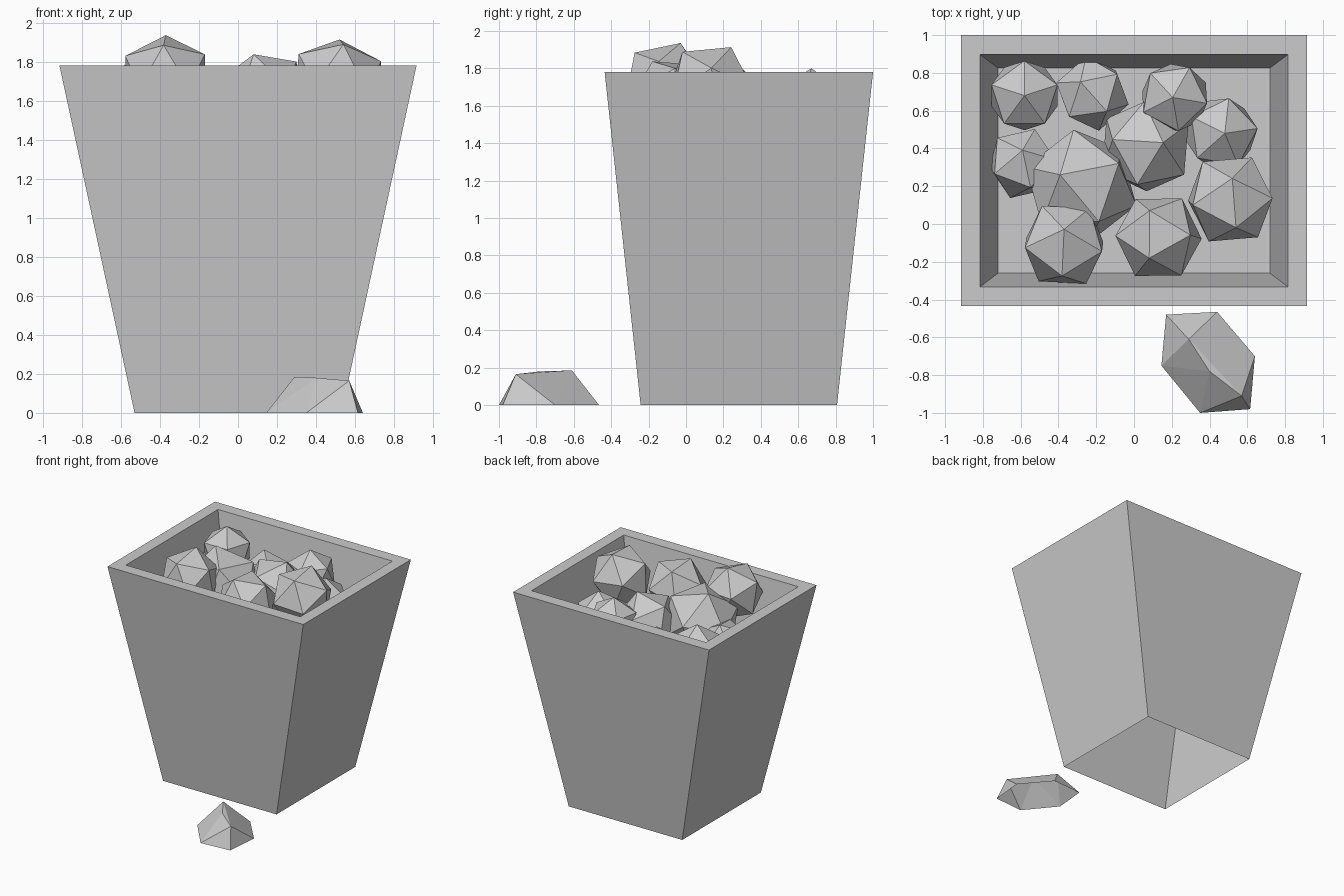
import bpy, bmesh
from math import radians
from mathutils import Vector, Matrix

cube = bpy.data.objects.get("Cube")
if cube:
    bpy.data.objects.remove(cube, do_unlink=True)

grey = bpy.data.materials.new("plain grey")
grey.use_nodes = True
COLOUR = (0.6, 0.6, 0.6, 1)
grey.diffuse_color = COLOUR
grey.node_tree.nodes["Principled BSDF"].inputs["Base Color"].default_value = COLOUR


def finish(bm, name):
    mesh = bpy.data.meshes.new(name)
    bm.to_mesh(mesh)
    bm.free()
    mesh.materials.append(grey)
    obj = bpy.data.objects.new(name, mesh)
    bpy.context.collection.objects.link(obj)
    return obj


# Tapered bin: open underneath, flat rim, recessed tray on top
def make_bin():
    bm = bmesh.new()
    sections = [(0.53, 0.525, 0), (0.915, 0.7175, 1.78),
                (0.815, 0.615, 1.78), (0.72, 0.543, 1.33)]
    rings = []
    for hx, hy, z in sections:
        rings.append([bm.verts.new((sx * hx, 0.2825 + sy * hy, z))
                      for sx, sy in ((-1, -1), (1, -1), (1, 1), (-1, 1))])
    for low, high in zip(rings, rings[1:]):
        for i in range(4):
            j = (i + 1) % 4
            bm.faces.new((low[i], low[j], high[j], high[i]))
    bm.faces.new(rings[-1])
    finish(bm, "bin")


# Faceted rock: one corner points along "tip", spun so an edge heads to "spin"
def make_rock(name, centre, radius, tip, spin):
    bm = bmesh.new()
    bmesh.ops.create_icosphere(bm, subdivisions=1, radius=radius)
    top = max(bm.verts, key=lambda v: v.co.z)
    near = top.link_edges[0].other_vert(top).co
    heading = Vector((near.x, near.y)).angle_signed(Vector((1, 0)))
    turn = Matrix.Rotation(radians(spin) + heading, 3, "Z")
    tilt = Vector((0, 0, 1)).rotation_difference(Vector(tip)).to_matrix()
    bmesh.ops.rotate(bm, verts=bm.verts, matrix=tilt @ turn)
    bmesh.ops.translate(bm, verts=bm.verts, vec=centre)
    finish(bm, name)


# Rock lying in front, cut flat and open at the ground
def make_fallen_rock():
    bm = bmesh.new()
    points = [(0.17, -0.48, 0), (0.44, -0.465, 0), (0.64, -0.7, 0),
              (0.615, -0.98, 0), (0.35, -1, 0), (0.145, -0.75, 0),
              (0.29, -0.61, 0.185), (0.40, -0.78, 0.18), (0.57, -0.91, 0.165)]
    for p in points:
        bm.verts.new(p)
    bmesh.ops.convex_hull(bm, input=bm.verts)
    base = [f for f in bm.faces if all(v.co.z < 0.001 for v in f.verts)]
    bmesh.ops.delete(bm, geom=base, context="FACES")
    bmesh.ops.recalc_face_normals(bm, faces=bm.faces)
    finish(bm, "fallen_rock")


make_bin()
make_fallen_rock()

# Heap of rocks: centre, radius, tip direction, spin
heap = [
    ((-0.58, 0.68, 1.58), 0.205, (0, 0, 1), 90),
    ((-0.22, 0.69, 1.46), 0.20, (-0.06, 0.06, 0.17), 95),
    ((0.06, 0.41, 1.53), 0.26, (0.09, 0.02, 0.23), 30),
    ((-0.28, 0.20, 1.55), 0.31, (-0.11, 0.06, 0.28), 90),
    ((-0.37, -0.11, 1.71), 0.24, (0, 0.08, 0.22), 123),
    ((0.13, -0.07, 1.63), 0.24, (-0.05, 0.15, 0.2), 50),
    ((0.51, 0.13, 1.69), 0.25, (0.01, 0.11, 0.22), 60),
    ((0.215, 0.67, 1.60), 0.20, (-0.01, 0, 0.2), 62),
    ((0.46, 0.48, 1.50), 0.21, (0.02, 0, 0.2), 80),
    ((-0.59, 0.32, 1.49), 0.195, (0, 0.07, 0.18), 68),
]
for number, rock in enumerate(heap, 1):
    make_rock(f"rock_{number}", *rock)
